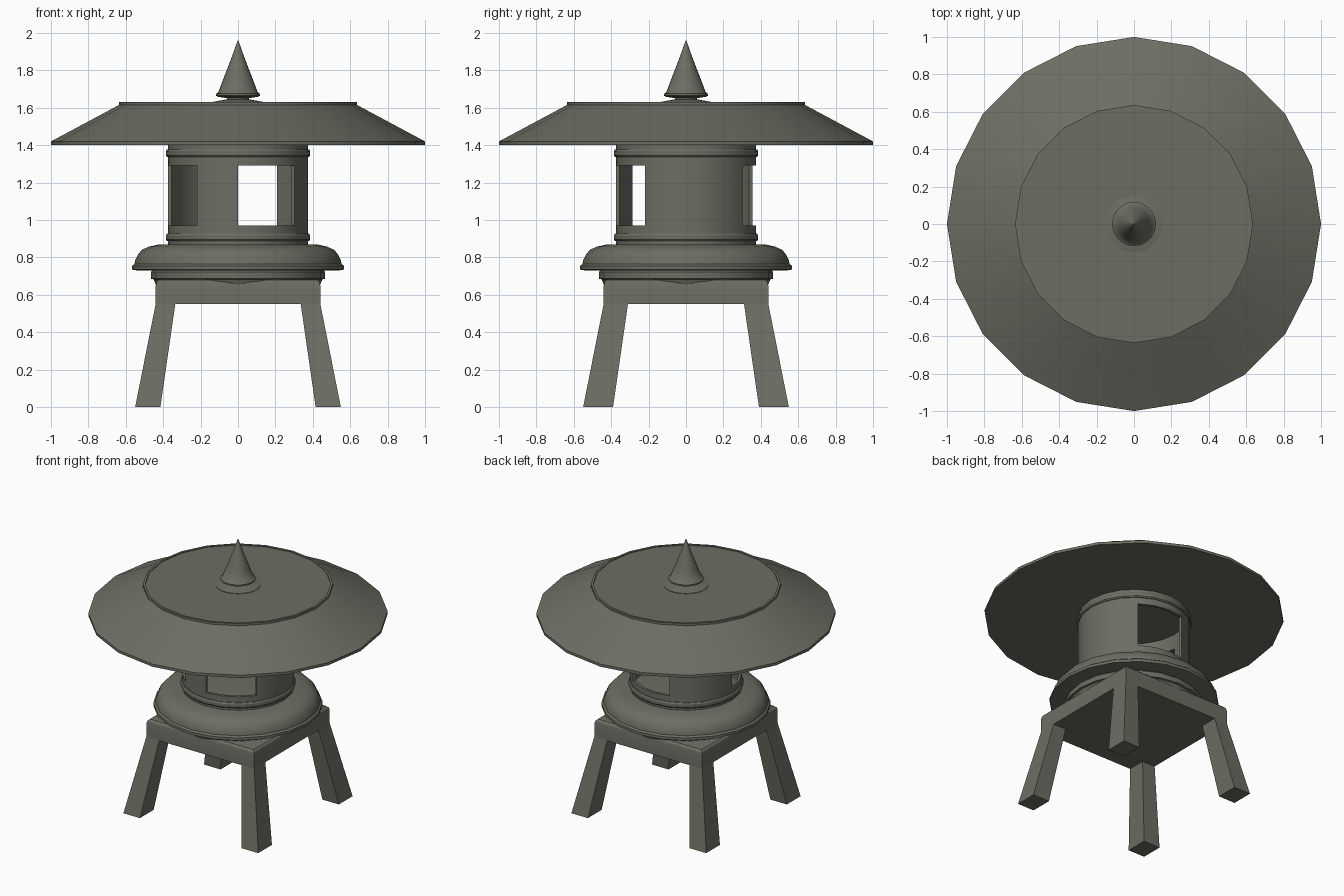
import bpy, bmesh, math

if "Cube" in bpy.data.objects:
    bpy.data.objects.remove(bpy.data.objects["Cube"])

SIDES = 20
stone = bpy.data.materials.new("grey_green_stone")
stone.diffuse_color = (0.15, 0.155, 0.125, 1)
stone.use_nodes = True
stone.node_tree.nodes["Principled BSDF"].inputs["Base Color"].default_value = stone.diffuse_color


def finish(bm, name, angle=30):
    bmesh.ops.recalc_face_normals(bm, faces=bm.faces)
    me = bpy.data.meshes.new(name)
    bm.to_mesh(me)
    bm.free()
    me.materials.append(stone)
    ob = bpy.data.objects.new(name, me)
    bpy.context.collection.objects.link(ob)
    bpy.ops.object.select_all(action='DESELECT')
    ob.select_set(True)
    bpy.context.view_layer.objects.active = ob
    bpy.ops.object.shade_smooth_by_angle(angle=math.radians(angle))
    return ob


def lathe(name, profile, closed=False, angle=30):
    """Turn (radius, z) points around z; ends are capped unless the profile is closed."""
    bm = bmesh.new()
    rings = []
    for r, z in profile:
        rings.append([bm.verts.new((r * math.cos(math.tau * i / SIDES),
                                    r * math.sin(math.tau * i / SIDES), z))
                      for i in range(SIDES)])
    pairs = list(zip(rings, rings[1:]))
    if closed:
        pairs.append((rings[-1], rings[0]))
    else:
        bm.faces.new(rings[0])
        bm.faces.new(rings[-1])
    for a, b in pairs:
        for i in range(SIDES):
            j = (i + 1) % SIDES
            bm.faces.new((a[i], a[j], b[j], b[i]))
    return finish(bm, name, angle)


# Roof with a thin eave, sloping sides and a small raised rim
lathe("roof", [(1.0, 1.40), (1.0, 1.42), (0.636, 1.615), (0.636, 1.631),
               (0.62, 1.631), (0.62, 1.625)])

# Finial: flared foot, collar and concave spire
lathe("finial", [(0.152, 1.62), (0.152, 1.628), (0.06, 1.645), (0.06, 1.652),
                 (0.105, 1.658), (0.118, 1.665), (0.118, 1.675), (0.106, 1.682),
                 (0.082, 1.745), (0.053, 1.82), (0.025, 1.895), (0.002, 1.96)], angle=40)

# Lantern chamber: thin wall with three window openings
R, WALL = 0.375, 0.02
WINDOWS = [(54, 108), (180, 234), (270, 324)]
levels = [0.86, 0.97, 1.29, 1.40]
bm = bmesh.new()
grid = [[[bm.verts.new((r * math.cos(math.tau * i / SIDES),
                        r * math.sin(math.tau * i / SIDES), z))
          for i in range(SIDES)] for z in levels] for r in (R, R - WALL)]


def is_open(k, i):
    mid = ((i % SIDES) + 0.5) * 360 / SIDES
    return k == 1 and any(a < mid < b for a, b in WINDOWS)


outer, inner = grid
for k in range(3):
    for i in range(SIDES):
        j = (i + 1) % SIDES
        if not is_open(k, i):
            for g in grid:
                bm.faces.new((g[k][i], g[k][j], g[k + 1][j], g[k + 1][i]))
        else:  # sill and head of the opening
            for m in (1, 2):
                bm.faces.new((outer[m][i], outer[m][j], inner[m][j], inner[m][i]))
        if is_open(k, i) != is_open(k, i - 1):  # jambs
            bm.faces.new((outer[1][i], inner[1][i], inner[2][i], outer[2][i]))
for m in (0, 3):
    for i in range(SIDES):
        j = (i + 1) % SIDES
        bm.faces.new((outer[m][i], outer[m][j], inner[m][j], inner[m][i]))
finish(bm, "lantern_chamber")

# Bands around the chamber
for name, z in (("lower_band", 0.887), ("upper_band", 1.338)):
    lathe(name, [(0.365, z), (0.38, z), (0.386, z + 0.008), (0.386, z + 0.03),
                 (0.38, z + 0.04), (0.365, z + 0.04)], closed=True)

# Rounded base under the chamber
lathe("base", [(0.54, 0.73), (0.566, 0.735), (0.566, 0.755), (0.553, 0.765),
               (0.55, 0.785), (0.535, 0.815), (0.515, 0.84), (0.475, 0.858),
               (0.42, 0.87)], angle=40)

# Disc between base and stand
lathe("support_disc", [(0.40, 0.65), (0.44, 0.656), (0.452, 0.683), (0.466, 0.686),
                       (0.466, 0.722), (0.455, 0.735)])

# Square stand top with rounded upper edges
bm = bmesh.new()
bmesh.ops.create_cube(bm, size=1)
for v in bm.verts:
    v.co = (v.co.x * 0.88, v.co.y * 0.88, 0.685 if v.co.z > 0 else 0.55)
top = [e for e in bm.edges if all(v.co.z > 0.6 for v in e.verts)]
bmesh.ops.bevel(bm, geom=top, offset=0.035, segments=3, profile=0.5, affect='EDGES')
finish(bm, "stand_top")

# Four splayed legs
for sx, xn in ((-1, "left"), (1, "right")):
    for sy, yn in ((-1, "front"), (1, "back")):
        bm = bmesh.new()
        rings = []
        for z, x0, y0, o in ((0, 0.415, 0.39, 0.55), (0.552, 0.335, 0.31, 0.44)):
            rings.append([bm.verts.new((sx * x, sy * y, z))
                          for x, y in ((x0, y0), (o, y0), (o, o), (x0, o))])
        a, b = rings
        bm.faces.new(a)
        bm.faces.new(b)
        for i in range(4):
            j = (i + 1) % 4
            bm.faces.new((a[i], a[j], b[j], b[i]))
        finish(bm, f"{yn}_{xn}_leg")
